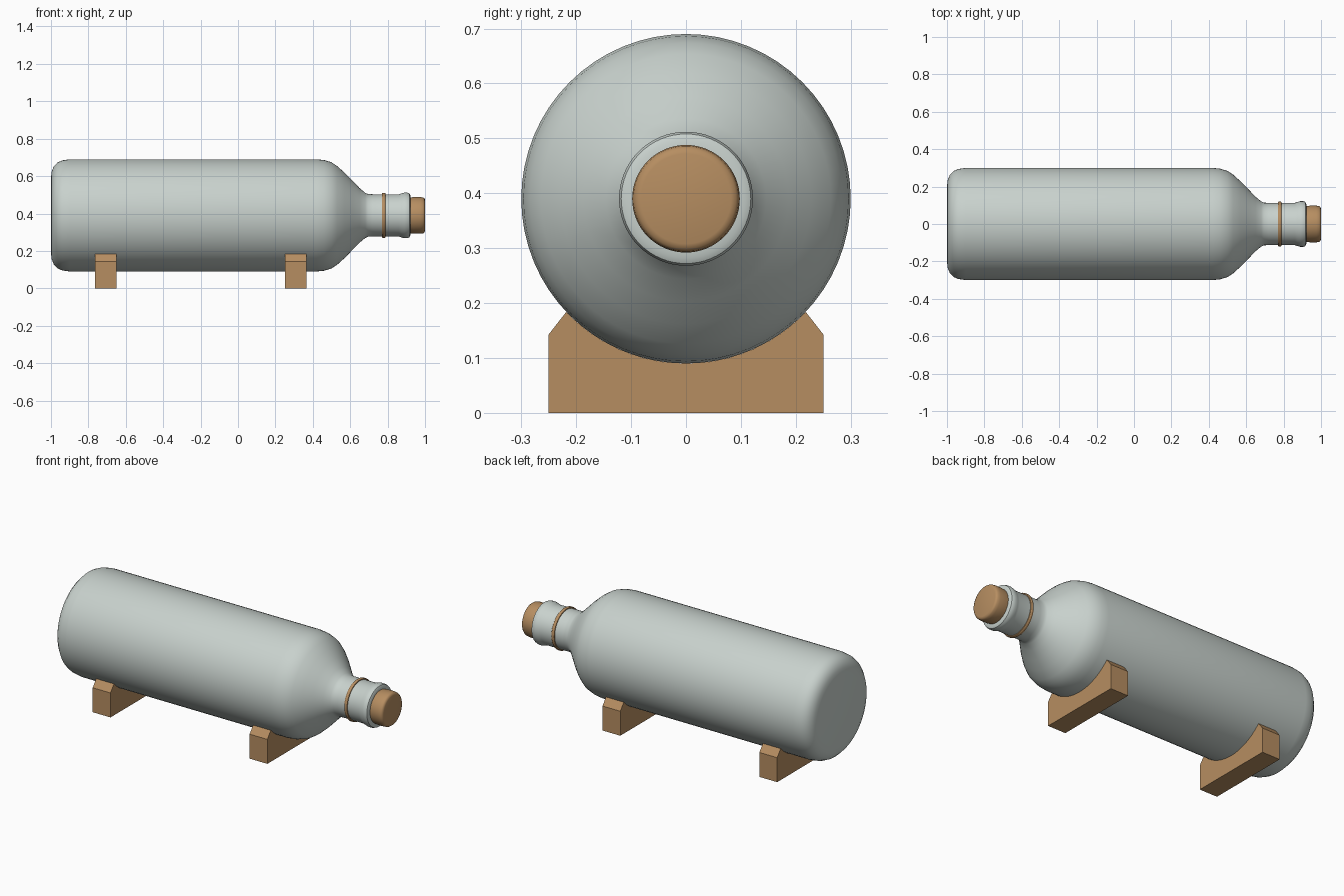
import bpy, bmesh, math

if "Cube" in bpy.data.objects:
    bpy.data.objects.remove(bpy.data.objects["Cube"])

AXIS_Z = 0.39
R = 0.30


def material(name, rgb):
    m = bpy.data.materials.new(name)
    m.diffuse_color = (*rgb, 1)
    m.use_nodes = True
    m.node_tree.nodes["Principled BSDF"].inputs["Base Color"].default_value = m.diffuse_color
    return m


glass = material("pale_grey_glass", (0.58, 0.64, 0.61))
wood = material("light_wood", (0.47, 0.27, 0.12))


def finish(bm, name, mat, smooth_angle=None):
    bmesh.ops.recalc_face_normals(bm, faces=bm.faces)
    me = bpy.data.meshes.new(name)
    bm.to_mesh(me)
    bm.free()
    me.materials.append(mat)
    ob = bpy.data.objects.new(name, me)
    bpy.context.collection.objects.link(ob)
    if smooth_angle:
        bpy.ops.object.select_all(action='DESELECT')
        ob.select_set(True)
        bpy.context.view_layer.objects.active = ob
        bpy.ops.object.shade_smooth_by_angle(angle=math.radians(smooth_angle))
    return ob


def lathe(name, profile, mat, closed=False, sides=64):
    """Spin (x, radius) points around the bottle axis."""
    bm = bmesh.new()
    rings = []
    for x, r in profile:
        rings.append([bm.verts.new((x, r * math.cos(a), AXIS_Z + r * math.sin(a)))
                      for a in (2 * math.pi * i / sides for i in range(sides))])
    pairs = list(zip(rings, rings[1:]))
    if closed:
        pairs.append((rings[-1], rings[0]))
    else:
        bm.faces.new(rings[0])
        bm.faces.new(rings[-1])
    for a, b in pairs:
        for i in range(sides):
            j = (i + 1) % sides
            bm.faces.new((a[i], a[j], b[j], b[i]))
    return finish(bm, name, mat, 40)


# Bottle: rounded base, straight body, sloping shoulder, neck and lip
lathe("bottle", [
    (-1.0, 0.20), (-0.996, 0.235), (-0.985, 0.262), (-0.965, 0.283), (-0.94, 0.294),
    (-0.90, R), (0.42, R), (0.46, 0.296), (0.50, 0.284), (0.53, 0.264), (0.57, 0.228),
    (0.61, 0.187), (0.65, 0.146), (0.68, 0.121), (0.695, 0.114), (0.72, 0.113),
    (0.86, 0.113), (0.875, 0.118), (0.89, 0.122), (0.905, 0.122), (0.916, 0.118),
    (0.921, 0.108), (0.921, 0.09)], glass)

# Cork stopper with a softened outer rim
lathe("cork", [(0.88, 0.092), (0.92, 0.095), (0.94, 0.098), (0.975, 0.098),
               (0.99, 0.096), (0.997, 0.091), (1.0, 0.082)], wood)

# Thin band around the neck
lathe("neck_band", [(0.77, 0.110), (0.77, 0.118), (0.774, 0.121), (0.784, 0.121),
                    (0.788, 0.118), (0.788, 0.110)], wood, closed=True)


# Two cradle blocks with a curved seat and chamfered shoulders
def cradle(name, x0, x1, steps=24):
    top_y, top_z = 0.218, 0.184
    half = math.atan2(top_y, AXIS_Z - top_z)
    seat = []
    for i in range(steps + 1):
        a = half * (1 - 2 * i / steps)
        seat.append((R * math.sin(a), AXIS_Z - R * math.cos(a)))
    bm = bmesh.new()
    outline = [(-0.25, 0), (0.25, 0), (0.25, 0.143)] + seat + [(-0.25, 0.143)]
    face = bm.faces.new([bm.verts.new((x0, y, z)) for y, z in outline])
    ext = bmesh.ops.extrude_face_region(bm, geom=[face], use_keep_orig=True)
    moved = [g for g in ext["geom"] if isinstance(g, bmesh.types.BMVert)]
    bmesh.ops.translate(bm, verts=moved, vec=(x1 - x0, 0, 0))
    finish(bm, name, wood, 30)


cradle("rear_cradle", -0.765, -0.65)
cradle("front_cradle", 0.25, 0.365)
